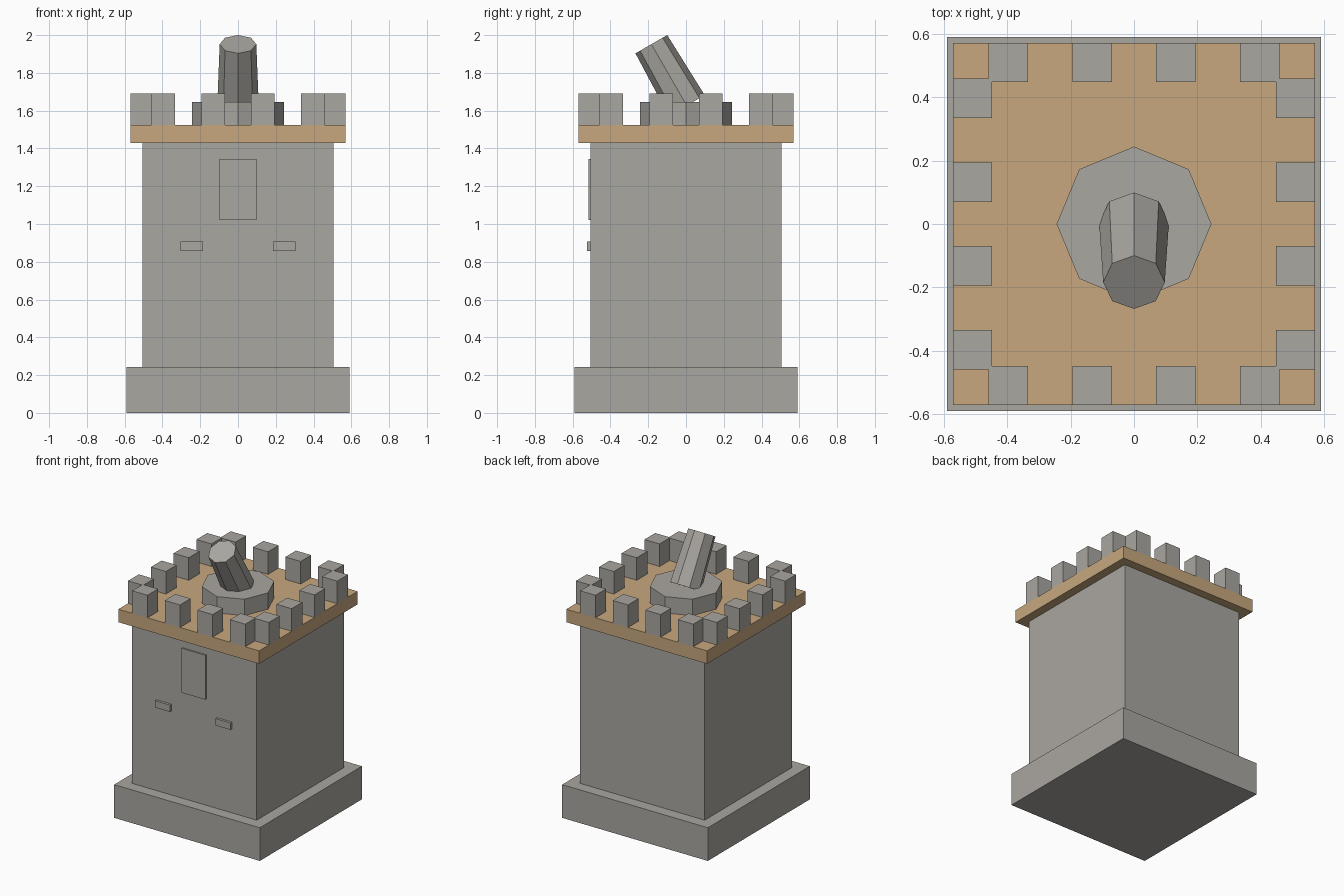
import bpy, math
from mathutils import Vector

if "Cube" in bpy.data.objects:
    bpy.data.objects.remove(bpy.data.objects["Cube"])


def material(name, rgb):
    m = bpy.data.materials.new(name)
    m.diffuse_color = (*rgb, 1)
    m.use_nodes = True
    m.node_tree.nodes["Principled BSDF"].inputs["Base Color"].default_value = m.diffuse_color
    return m


STONE = material("grey_stone", (0.40, 0.385, 0.355))
WOOD = material("tan_wood", (0.57, 0.39, 0.21))


def box(name, lo, hi, mat):
    """Axis-aligned block between two corners."""
    lo, hi = Vector(lo), Vector(hi)
    bpy.ops.mesh.primitive_cube_add(size=1)
    ob = bpy.context.object
    ob.name = name
    for v in ob.data.vertices:
        v.co = Vector(((lo[i] + hi[i]) / 2 + v.co[i] * (hi[i] - lo[i]) for i in range(3)))
    ob.data.materials.append(mat)
    return ob


def octagon(name, r1, r2, depth, loc, tilt, mat):
    """Eight-sided frustum with corners on the axes."""
    bpy.ops.mesh.primitive_cone_add(vertices=8, radius1=r1, radius2=r2, depth=depth,
                                    location=loc, rotation=(tilt, 0, 0))
    ob = bpy.context.object
    ob.name = name
    ob.data.materials.append(mat)
    return ob


# Tower: plinth, shaft and overhanging deck
for name, r, z0, z1, mat in (("plinth", 0.59, 0, 0.243, STONE),
                             ("shaft", 0.505, 0.243, 1.43, STONE),
                             ("deck", 0.57, 1.43, 1.525, WOOD)):
    box(name, (-r, -r, z0), (r, r, z1), mat)

# Battlements: four merlons per side, corners left open
for side in range(4):
    for i, x in enumerate((-0.396, -0.132, 0.132, 0.396)):
        ob = box(f"merlon_{side}_{i}", (x - 0.062, -0.57, 1.525), (x + 0.062, -0.448, 1.69), STONE)
        ob.rotation_euler.z = side * math.pi / 2

# Front door panel and two slits
box("door_panel", (-0.097, -0.515, 1.02), (0.097, -0.50, 1.345), STONE)
for s in (-1, 1):
    box("slit_left" if s < 0 else "slit_right",
        (s * 0.245 - 0.06, -0.523, 0.858), (s * 0.245 + 0.06, -0.50, 0.908), STONE)

# Cannon: turntable and barrel leaning to the front
octagon("turntable", 0.244, 0.244, 0.12, (0, 0, 1.585), 0, STONE)
tilt, length = math.radians(30), 0.375
axis = Vector((0, -math.sin(tilt), math.cos(tilt)))
octagon("barrel", 0.11, 0.097, length, Vector((0, 0.004, 1.627)) + axis * length / 2, tilt, STONE)
